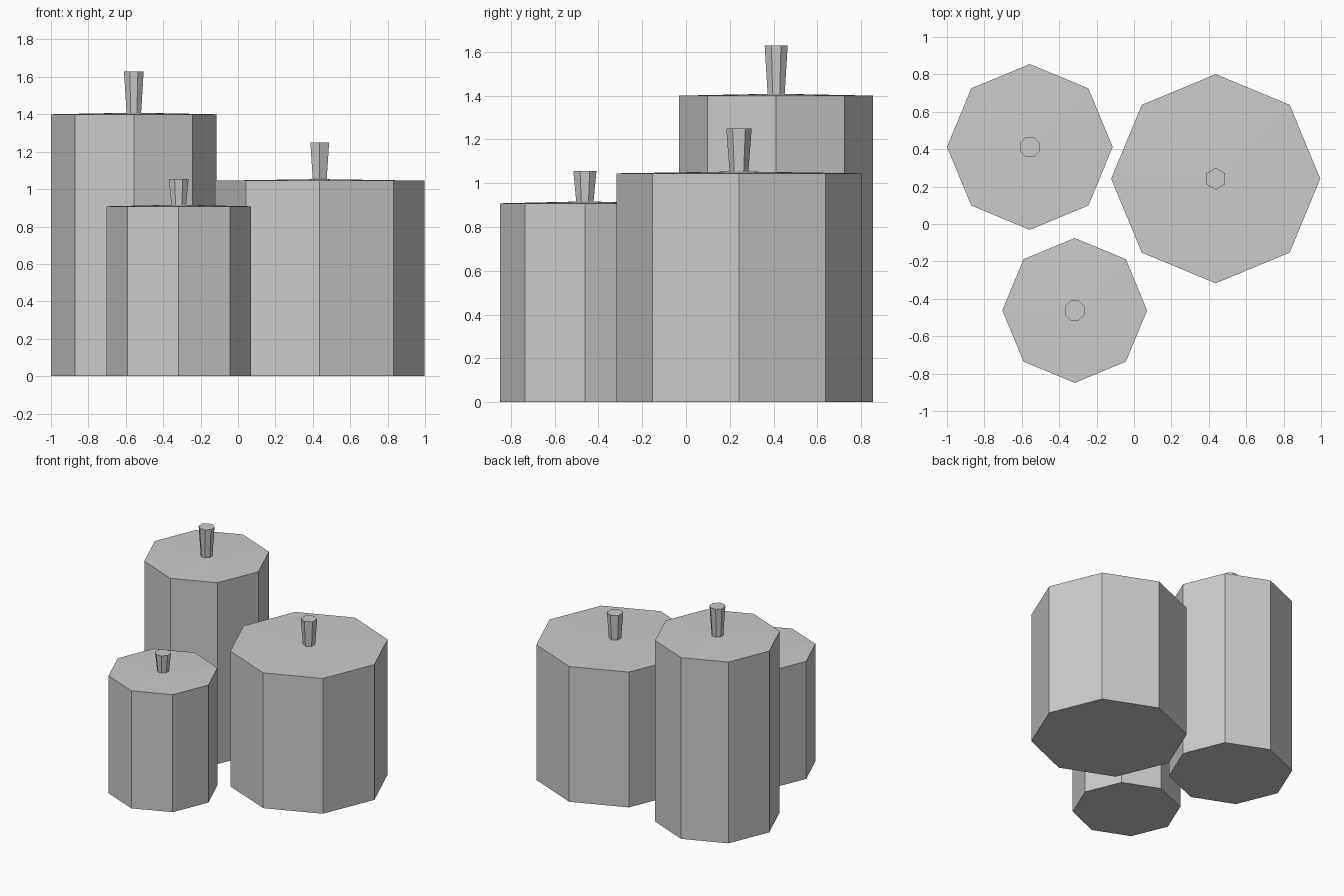
import bpy, bmesh
from math import cos, sin, pi

if "Cube" in bpy.data.objects:
    bpy.data.objects.remove(bpy.data.objects["Cube"])


def loft(name, x, y, rings, sides, turn=0.0):
    """Closed solid through (radius, height) rings, flat shaded."""
    bm = bmesh.new()
    loops = []
    for r, z in rings:
        loops.append([bm.verts.new((r * cos(turn + 2 * pi * i / sides),
                                    r * sin(turn + 2 * pi * i / sides), z))
                      for i in range(sides)])
    for lo, hi in zip(loops, loops[1:]):
        for i in range(sides):
            j = (i + 1) % sides
            bm.faces.new((lo[i], lo[j], hi[j], hi[i]))
    bm.faces.new(loops[0][::-1])
    bm.faces.new(loops[-1])
    mesh = bpy.data.meshes.new(name)
    bm.to_mesh(mesh)
    bm.free()
    ob = bpy.data.objects.new(name, mesh)
    ob.location = (x, y, 0)
    bpy.context.collection.objects.link(ob)
    return ob


# name, x, y, radius, rim height, wick top, wick sides, wick radius, wick turn
candles = [
    ("tall", -0.557, 0.412, 0.443, 1.40, 1.63, 8, 0.057, pi / 8),
    ("wide", 0.437, 0.242, 0.559, 1.045, 1.25, 6, 0.058, pi / 2),
    ("small", -0.317, -0.462, 0.387, 0.908, 1.055, 8, 0.057, pi / 8),
]

for name, x, y, r, h, top, sides, wr, turn in candles:
    # wax body with a very shallow raised top
    loft(name + "_candle_wax", x, y, [(r, 0), (r, h), (0.04, h + 0.008)], 8)
    # wick flaring toward its tip
    loft(name + "_candle_wick", x, y, [(wr * 0.72, h - 0.01), (wr, top)], sides, turn)
